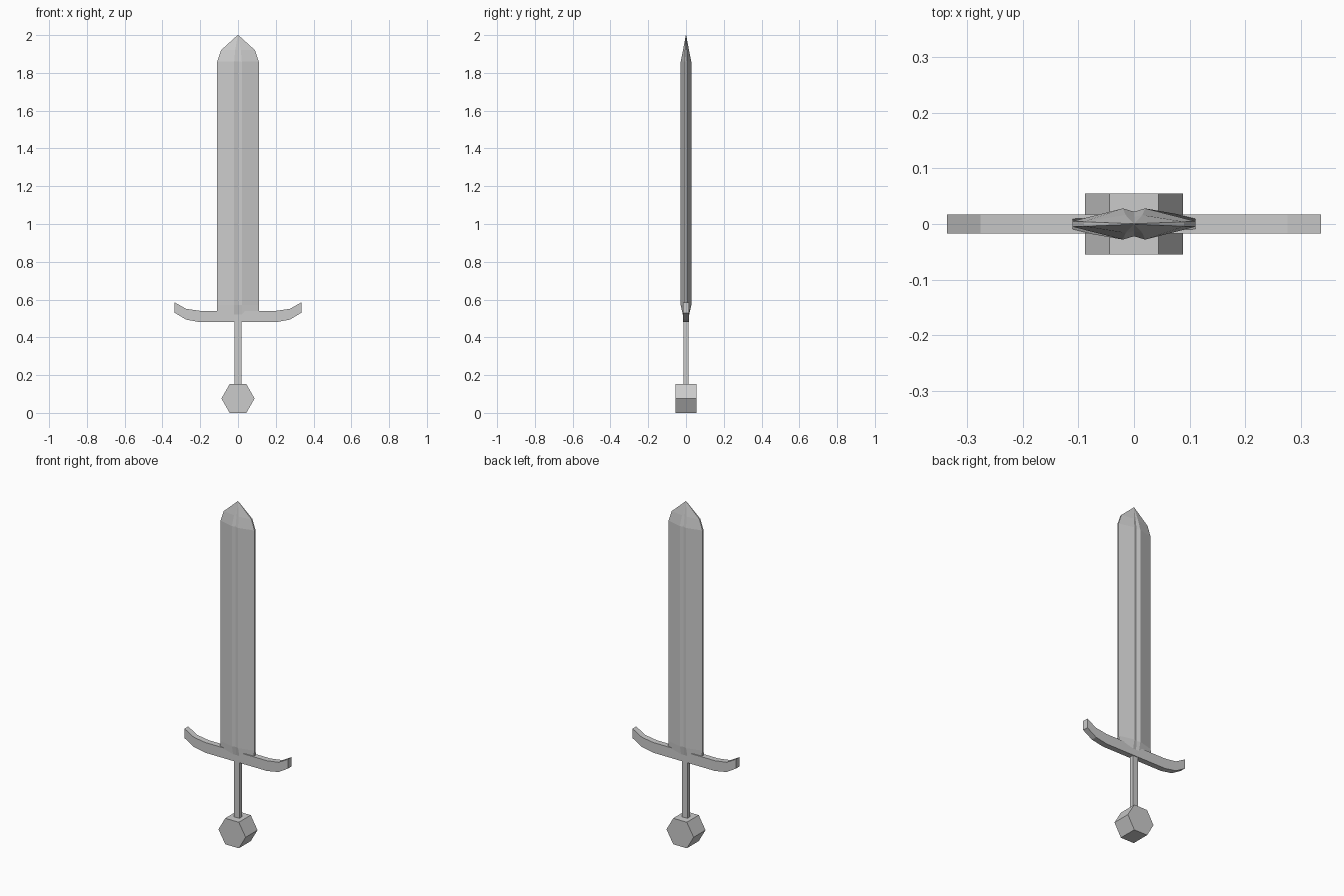
import bpy
import bmesh
from math import pi

if "Cube" in bpy.data.objects:
    bpy.data.objects.remove(bpy.data.objects["Cube"])


def finish(name, bm):
    bmesh.ops.recalc_face_normals(bm, faces=bm.faces)
    mesh = bpy.data.meshes.new(name)
    bm.to_mesh(mesh)
    bm.free()
    obj = bpy.data.objects.new(name, mesh)
    bpy.context.collection.objects.link(obj)
    return obj


def loft(name, rings):
    """Bridge equal-length rings of points and cap both ends."""
    bm = bmesh.new()
    loops = [[bm.verts.new(p) for p in ring] for ring in rings]
    n = len(loops[0])
    for a, b in zip(loops, loops[1:]):
        for i in range(n):
            j = (i + 1) % n
            bm.faces.new((a[i], a[j], b[j], b[i]))
    bm.faces.new(loops[0][::-1])
    bm.faces.new(loops[-1])
    return finish(name, bm)


def blade_ring(z, w, e, f, t, g):
    """Bevelled section: half width w, edge e, ridge x f, half thickness t, groove g."""
    half = [(w, -e), (w, e), (f, t), (0, t - g), (-f, t)]
    return [(x, y, z) for x, y in half + [(-x, -y) for x, y in half]]


# Blade with a shallow central groove, pinched into the guard and pointed at the tip
loft("blade", [
    blade_ring(0.52, 0.11, 0.012, 0.02, 0.017, 0.0),
    blade_ring(0.57, 0.11, 0.005, 0.02, 0.028, 0.006),
    blade_ring(1.86, 0.11, 0.005, 0.02, 0.028, 0.006),
    blade_ring(1.92, 0.09, 0.004, 0.015, 0.016, 0.003),
    blade_ring(2.00, 0.002, 0.0005, 0.001, 0.001, 0.0),
])

# Cross guard with upswept ends: x, bottom z, top z
arm = [(0.11, 0.48, 0.54), (0.20, 0.48, 0.54), (0.275, 0.494, 0.551), (0.335, 0.53, 0.585)]
stations = [(-x, b, t) for x, b, t in reversed(arm)] + arm
D = 0.017
loft("cross_guard", [
    [(x, -D, b), (x, D, b), (x, D, t), (x, -D, t)] for x, b, t in stations
])

# Thin grip
loft("grip", [
    [(-0.018, -0.013, z), (0.018, -0.013, z), (0.018, 0.013, z), (-0.018, 0.013, z)]
    for z in (0.14, 0.49)
])

# Hexagonal pommel lying along y
bpy.ops.mesh.primitive_cylinder_add(vertices=6, radius=0.088, depth=0.11,
                                    location=(0, 0, 0.0762), rotation=(pi / 2, 0, 0))
pommel = bpy.context.object
pommel.name = "pommel"
pommel.rotation_euler = (pi / 2, pi / 6, 0)
